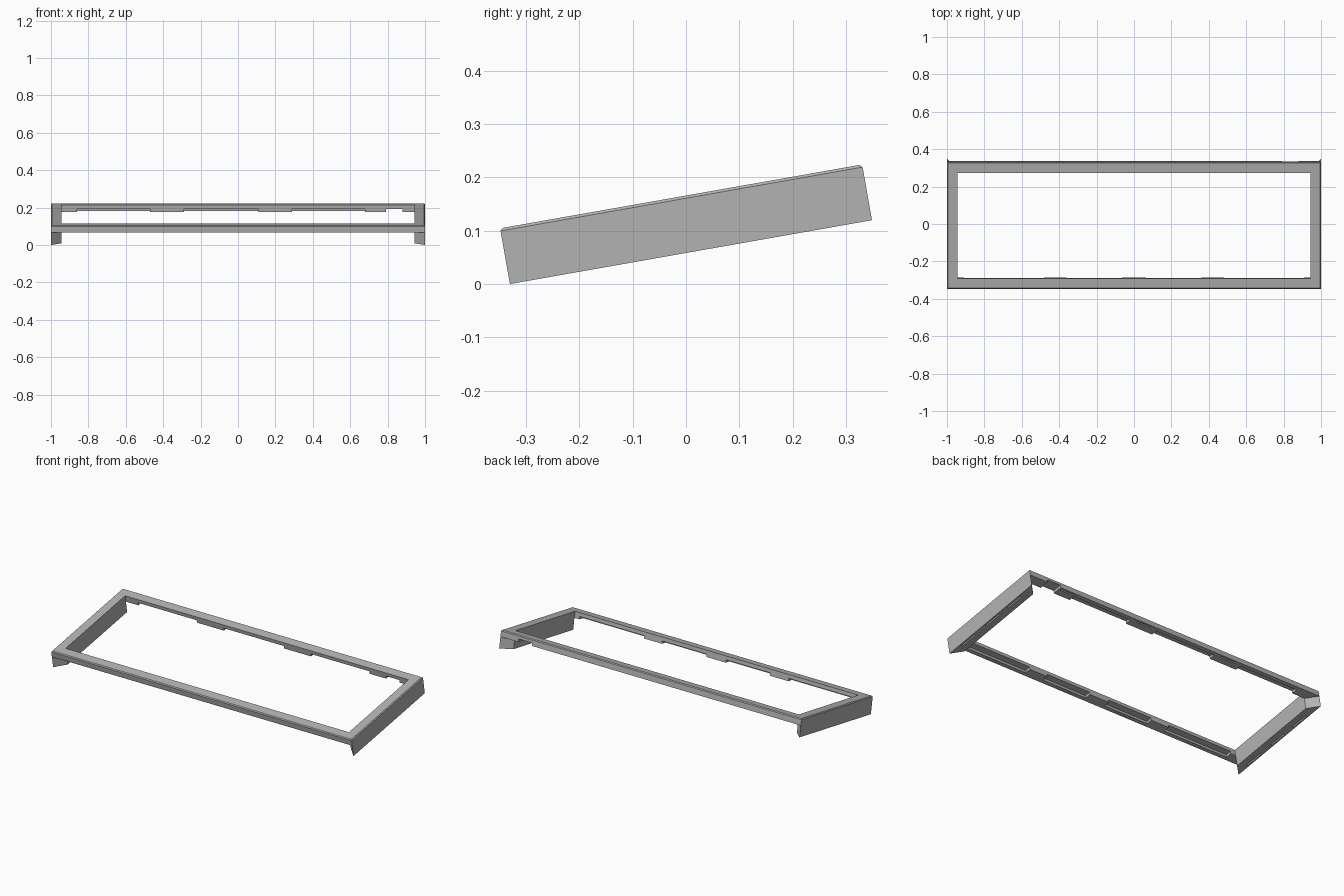
import bpy, bmesh, math
from mathutils import Matrix

cube = bpy.data.objects.get("Cube")
if cube:
    bpy.data.objects.remove(cube, do_unlink=True)

HALF_X, HALF_Y = 1.0, 0.3445     # outer half sizes of the frame
WIDTH, TOP = 0.057, 0.106        # rail width and full side height
RAIL_BASE = 0.068                # underside of the front and back rails
CHAMFER = 0.005
TILT = math.radians(10)

# Sloped placement shared by every part
PLACE = (Matrix.Translation((0, -0.33 + HALF_Y * math.cos(TILT), HALF_Y * math.sin(TILT)))
         @ Matrix.Rotation(TILT, 4, 'X'))

grey = bpy.data.materials.new("light_grey")
grey.use_nodes = True
grey.diffuse_color = (0.45, 0.45, 0.45, 1)
grey.node_tree.nodes["Principled BSDF"].inputs["Base Color"].default_value = (0.45, 0.45, 0.45, 1)


def to_object(bm, name):
    bmesh.ops.recalc_face_normals(bm, faces=bm.faces[:])
    mesh = bpy.data.meshes.new(name)
    bm.to_mesh(mesh)
    bm.free()
    mesh.materials.append(grey)
    obj = bpy.data.objects.new(name, mesh)
    bpy.context.scene.collection.objects.link(obj)
    return obj


def mitred_rail(name, half_len, half_depth, base, turn, cuts):
    """Chamfered rail with mitred ends; cuts are (start, end, inset0, inset1, roof)."""
    profile = [(0, base), (0, TOP - CHAMFER), (CHAMFER, TOP), (WIDTH, TOP), (WIDTH, base)]
    bm = bmesh.new()
    ends = [[bm.verts.new((s * (half_len - d), d - half_depth, w)) for d, w in profile]
            for s in (-1, 1)]
    for ring in ends:
        bm.faces.new(ring)
    for i in range(len(profile)):
        j = (i + 1) % len(profile)
        bm.faces.new((ends[0][i], ends[0][j], ends[1][j], ends[1][i]))
    rail = to_object(bm, name)

    # Pockets and slots cut up into the underside
    bm = bmesh.new()
    for u0, u1, d0, d1, roof in cuts:
        low = base - 0.02
        m = (Matrix.Translation(((u0 + u1) / 2, (d0 + d1) / 2 - half_depth, (low + roof) / 2))
             @ Matrix.Diagonal((u1 - u0, d1 - d0, roof - low, 1)))
        bmesh.ops.create_cube(bm, size=1, matrix=m)
    cutter = to_object(bm, name + "_cutter")
    cutter.hide_render = True
    mod = rail.modifiers.new("cuts", 'BOOLEAN')
    mod.operation, mod.solver, mod.object = 'DIFFERENCE', 'EXACT', cutter
    graph = bpy.context.evaluated_depsgraph_get()
    cut_mesh = bpy.data.meshes.new_from_object(rail.evaluated_get(graph))
    rail.modifiers.clear()
    rail.data = cut_mesh
    bpy.data.objects.remove(cutter, do_unlink=True)
    rail.matrix_world = PLACE @ Matrix.Rotation(math.radians(turn), 4, 'Z')


def pocket(a, b):
    return (a, b, 0.022, WIDTH + 0.01, RAIL_BASE + 0.016)


def slot(centre, length, base):
    return (centre - length / 2, centre + length / 2, 0.010, 0.018, base + 0.015)


# Front rail: pockets between the inner tabs
front_cuts = [pocket(a, b) for a, b in ((-0.91, -0.48), (-0.36, -0.065), (0.065, 0.36), (0.48, 0.91))]
front_cuts += [slot(c, 0.1, RAIL_BASE) for c in (-0.7, -0.21, 0.21, 0.7)]
mitred_rail("front_rail", HALF_X, HALF_Y, RAIL_BASE, 0, front_cuts)

# Back rail: pockets plus a cable opening through the wall (u runs along -x here)
back_cuts = [pocket(-b, -a) for a, b in ((-0.86, -0.47), (-0.29, 0.11), (0.29, 0.68))]
back_cuts += [slot(-c, 0.1, RAIL_BASE) for c in (-0.38, 0.2, 0.73)]
back_cuts.append((-0.88, -0.79, -0.01, WIDTH + 0.01, RAIL_BASE + 0.017))
mitred_rail("back_rail", HALF_X, HALF_Y, RAIL_BASE, 180, back_cuts)

# Tall side panels with three slots underneath
for name, turn in (("left_side", 90), ("right_side", -90)):
    sign = 1 if turn > 0 else -1
    mitred_rail(name, HALF_Y, HALF_X, 0, turn,
                [slot(sign * c, 0.11, 0) for c in (-0.2, 0, 0.18)])
